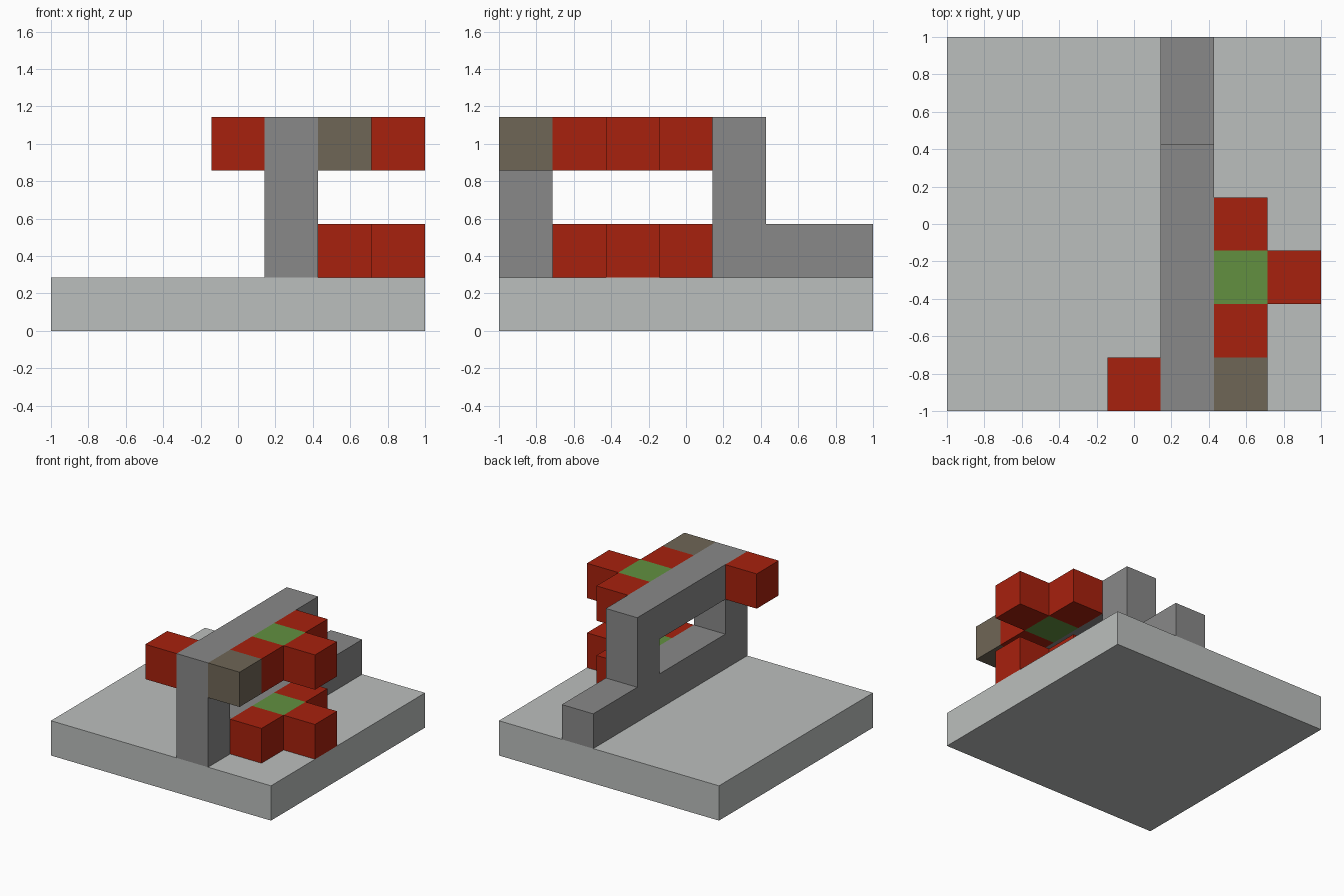
import bpy, bmesh
from mathutils import Vector

cube = bpy.data.objects.get("Cube")
if cube:
    bpy.data.objects.remove(cube, do_unlink=True)

U = 2 / 7  # one block


def material(name, rgb):
    m = bpy.data.materials.new(name)
    m.use_nodes = True
    m.diffuse_color = (*rgb, 1)
    m.node_tree.nodes["Principled BSDF"].inputs["Base Color"].default_value = (*rgb, 1)
    return m


pale = material("pale grey", (0.50, 0.52, 0.51))
grey = material("mid grey", (0.25, 0.25, 0.25))
red = material("brick red", (0.386, 0.015, 0.004))
green = material("leaf green", (0.122, 0.279, 0.051))
brown = material("stone brown", (0.159, 0.133, 0.093))


def place(cell):
    """Corner of a grid cell in model space."""
    return Vector((cell[0] * U - 1, cell[1] * U - 1, cell[2] * U))


def finish(name, bm, mat):
    bmesh.ops.recalc_face_normals(bm, faces=bm.faces)
    mesh = bpy.data.meshes.new(name)
    bm.to_mesh(mesh)
    bm.free()
    mesh.materials.append(mat)
    ob = bpy.data.objects.new(name, mesh)
    bpy.context.collection.objects.link(ob)
    return ob


def block(name, cell, mat, size=(1, 1, 1)):
    bm = bmesh.new()
    bmesh.ops.create_cube(bm, size=1)
    corner, dims = place(cell), Vector(size) * U
    for v in bm.verts:
        v.co = corner + Vector((v.co[i] + 0.5) * dims[i] for i in range(3))
    return finish(name, bm, mat)


# Base slab
block("base_slab", (0, 0, 0), pale, (7, 7, 1))

# Wall with a window and a low step at the back, extruded from its side profile
solid = [(y, z) for y in range(7) for z in (1, 2, 3)
         if z == 1 or y in (0, 4) or (z == 3 and y < 4)]
bm = bmesh.new()
for y, z in solid:
    bm.faces.new([bm.verts.new(place((4, y + a, z + b)))
                  for a, b in ((0, 0), (1, 0), (1, 1), (0, 1))])
bmesh.ops.remove_doubles(bm, verts=bm.verts, dist=0.001)
out = bmesh.ops.extrude_face_region(bm, geom=bm.faces[:], use_keep_orig=True)
moved = [g for g in out["geom"] if isinstance(g, bmesh.types.BMVert)]
bmesh.ops.translate(bm, verts=moved, vec=(U, 0, 0))
finish("window_wall", bm, grey)

# Two flower clusters on the left side of the wall
for level, z in (("lower", 1), ("upper", 3)):
    block(level + "_flower_centre", (5, 2, z), green)
    for part, x, y in (("front", 5, 1), ("back", 5, 3), ("outer", 6, 2)):
        block(f"{level}_{part}_petal", (x, y, z), red)

# Single blocks on either side of the wall top
block("corner_stone", (5, 0, 3), brown)
block("side_knob", (3, 0, 3), red)
